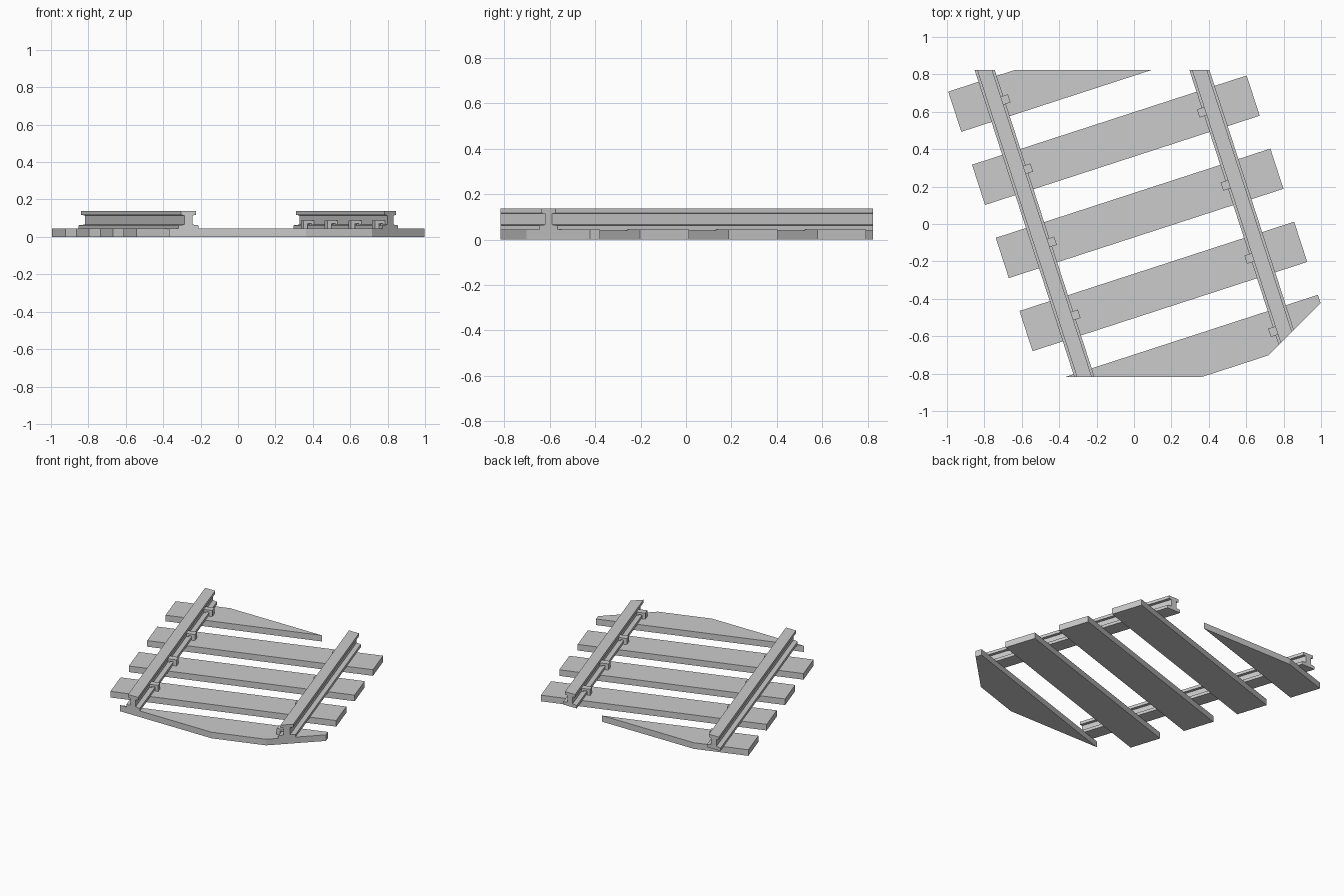
import bpy, bmesh
from math import radians
from mathutils import Matrix, Vector

if "Cube" in bpy.data.objects:
    bpy.data.objects.remove(bpy.data.objects["Cube"])

ANGLE = radians(18)
ROT = Matrix.Rotation(ANGLE, 4, 'Z')
CENTER = Vector((0.03, 0.057, 0))      # centre of the middle sleeper
STEP = 0.411                           # sleeper spacing along the track
FRAME = Matrix.Translation(CENTER) @ ROT

# Planes that trim the track section: back, front, diagonal front-right corner
CUTS = [((0, 0.823, 0), (0, 1, 0)),
        ((0, -0.818, 0), (0, -1, 0)),
        ((1.42, 0, 0), (1, -1, 0))]


def extrude_profile(name, profile, y0, y1, trim=True):
    """Extrude an (x, z) profile along the track direction and trim it."""
    bm = bmesh.new()
    face = bm.faces.new([bm.verts.new((x, y0, z)) for x, z in profile])
    res = bmesh.ops.extrude_face_region(bm, geom=[face])
    verts = [g for g in res["geom"] if isinstance(g, bmesh.types.BMVert)]
    bmesh.ops.translate(bm, verts=verts, vec=(0, y1 - y0, 0))
    bm.transform(FRAME)
    if trim:
        for co, no in CUTS:
            cut = bmesh.ops.bisect_plane(
                bm, geom=bm.verts[:] + bm.edges[:] + bm.faces[:], dist=1e-6,
                plane_co=co, plane_no=no, clear_outer=True)
            edges = [g for g in cut["geom_cut"] if isinstance(g, bmesh.types.BMEdge)]
            if edges:
                bmesh.ops.holes_fill(bm, edges=edges, sides=0)
    bmesh.ops.recalc_face_normals(bm, faces=bm.faces[:])
    mesh = bpy.data.meshes.new(name)
    bm.to_mesh(mesh)
    bm.free()
    obj = bpy.data.objects.new(name, mesh)
    bpy.context.collection.objects.link(obj)
    return obj


# Sleepers
L, W, T = 0.772, 0.113, 0.044
for i in range(5):
    y = (2 - i) * STEP
    extrude_profile(f"sleeper_{i + 1}", [(-L, 0), (L, 0), (L, T), (-L, T)], y - W, y + W)

# Rails: I-section with wide foot, thin web and head
half = [(0.051, 0.041), (0.051, 0.062), (0.02, 0.066),
        (0.02, 0.115), (0.038, 0.117), (0.038, 0.138)]
section = half + [(-x, z) for x, z in reversed(half)]
RAILS = {"left": (-0.551, 1), "right": (0.541, -1)}
for side, (cx, s) in RAILS.items():
    extrude_profile(f"{side}_rail", [(cx + x, z) for x, z in section], -1.4, 1.4)

# Hooked clips holding the inner foot of each rail on the sleepers
hook = [(0.078, 0.04), (0.078, 0.088), (0.02, 0.088), (0.02, 0.062),
        (0.032, 0.062), (0.032, 0.072), (0.055, 0.072), (0.055, 0.04)]
for side, (cx, s) in RAILS.items():
    for i in (range(0, 4) if side == "left" else range(1, 5)):
        y = (2 - i) * STEP - (0.022 if i == 0 else 0)
        extrude_profile(f"{side}_clip_{i + 1}", [(cx + s * x, z) for x, z in hook],
                        y - 0.023, y + 0.023, trim=False)
